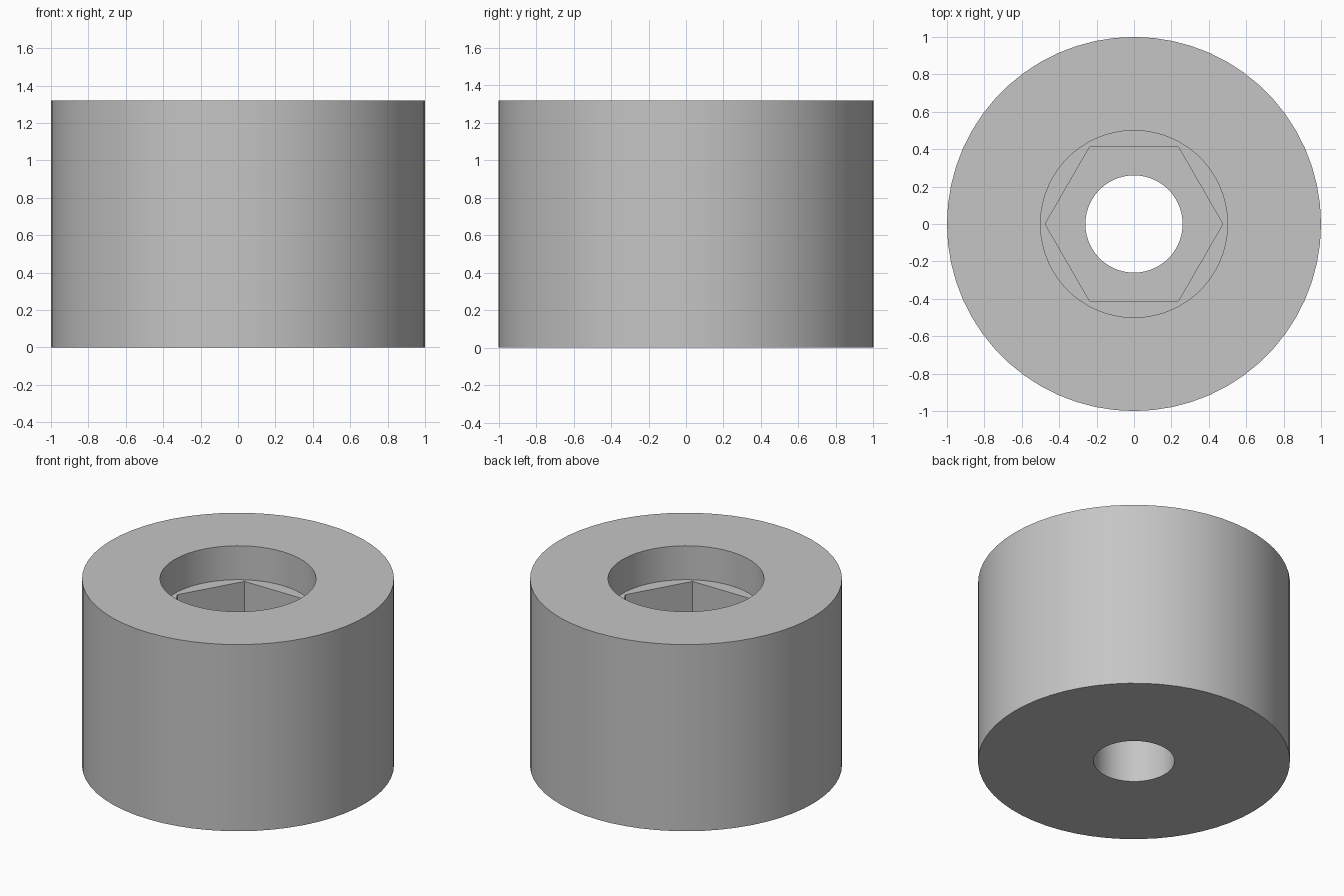
import bpy
import bmesh
from math import cos, sin, tau, pi

cube = bpy.data.objects.get("Cube")
if cube:
    bpy.data.objects.remove(cube, do_unlink=True)

SEGMENTS = 60
HEIGHT = 1.32
SEAT_Z = 1.08     # floor of the round recess
POCKET_Z = 0.6    # floor of the hexagonal pocket


def circle(radius):
    return lambda angle: radius


def hexagon(corner_radius):
    apothem = corner_radius * cos(pi / 6)
    return lambda angle: apothem / cos(angle % (pi / 3) - pi / 6)


# Closed cross-section: outer wall, round recess, hex pocket, through hole
sections = [
    (circle(1.0), 0.0),
    (circle(1.0), HEIGHT),
    (circle(0.5), HEIGHT),
    (circle(0.5), SEAT_Z),
    (hexagon(0.475), SEAT_Z),
    (hexagon(0.475), POCKET_Z),
    (circle(0.26), POCKET_Z),
    (circle(0.26), 0.0),
]

bm = bmesh.new()
rings = []
for radius_at, z in sections:
    ring = []
    for i in range(SEGMENTS):
        # The small offset keeps corner angles on the right side of the modulo
        angle = tau * i / SEGMENTS
        r = radius_at(angle + 1e-7)
        ring.append(bm.verts.new((r * cos(angle), r * sin(angle), z)))
    rings.append(ring)

# Skin neighbouring rings with quads
for lower, upper in zip(rings, rings[1:] + rings[:1]):
    for i in range(SEGMENTS):
        j = (i + 1) % SEGMENTS
        bm.faces.new((lower[i], lower[j], upper[j], upper[i]))
bmesh.ops.recalc_face_normals(bm, faces=bm.faces[:])

mesh = bpy.data.meshes.new("spacer_body")
bm.to_mesh(mesh)
bm.free()
body = bpy.data.objects.new("spacer_body", mesh)
bpy.context.collection.objects.link(body)

# Plain grey finish
grey = bpy.data.materials.new("light_grey")
grey.use_nodes = True
colour = (0.56, 0.56, 0.56, 1.0)
grey.diffuse_color = colour
grey.node_tree.nodes["Principled BSDF"].inputs["Base Color"].default_value = colour
mesh.materials.append(grey)

# Smooth round walls, crisp rims and pocket corners
bpy.ops.object.select_all(action="DESELECT")
body.select_set(True)
bpy.context.view_layer.objects.active = body
bpy.ops.object.shade_smooth_by_angle(angle=pi / 6)
